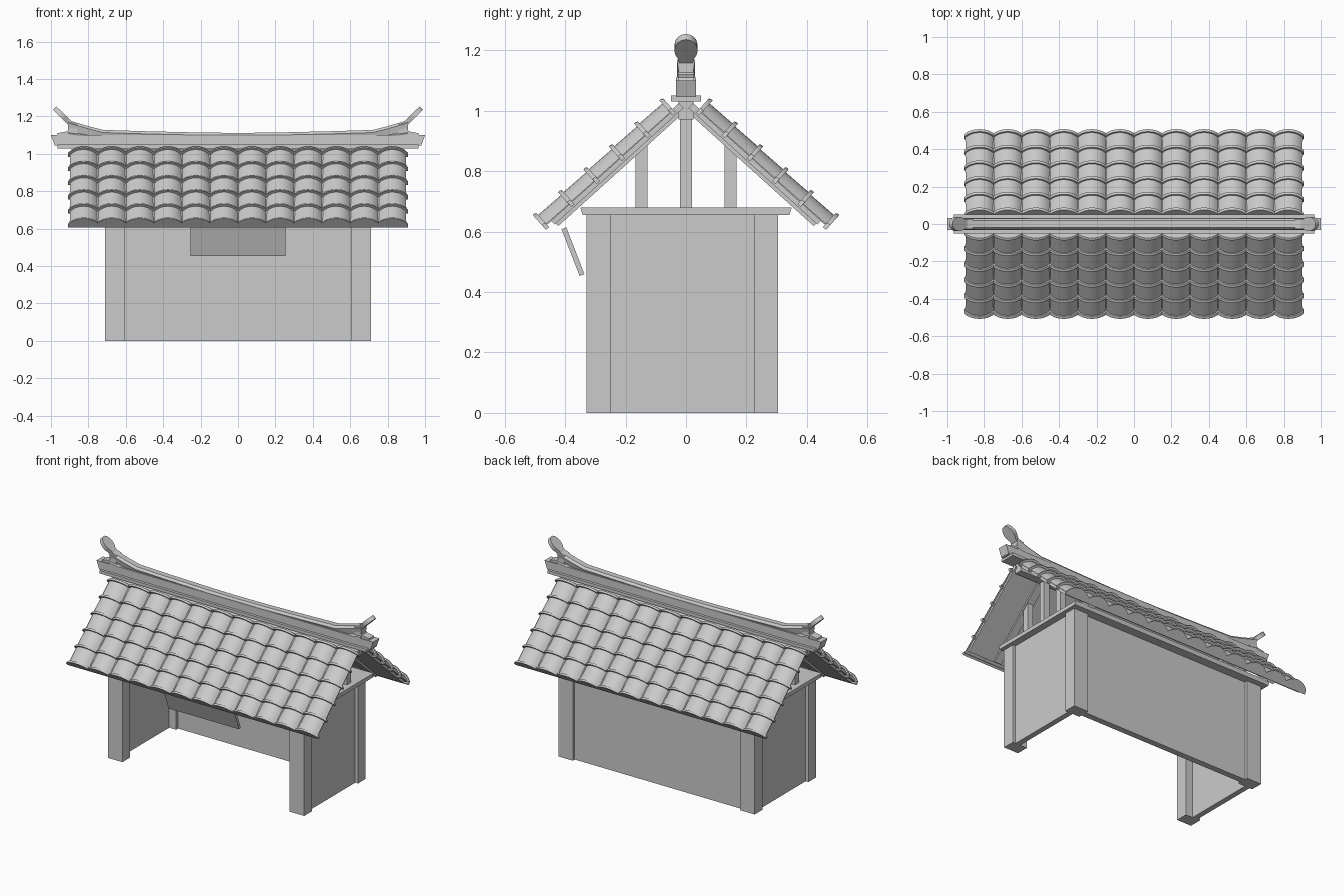
import bpy, bmesh, math
from mathutils import Vector

if "Cube" in bpy.data.objects:
    bpy.data.objects.remove(bpy.data.objects["Cube"])

GREY = (0.6, 0.6, 0.6, 1)
mat = bpy.data.materials.new("plain_grey")
mat.use_nodes = True
mat.diffuse_color = GREY
mat.node_tree.nodes["Principled BSDF"].inputs["Base Color"].default_value = GREY

ANGLE = math.radians(42.1)
COS, SIN = math.cos(ANGLE), math.sin(ANGLE)
APEX = 1.0


def finish(bm, name, smooth=False):
    bmesh.ops.recalc_face_normals(bm, faces=bm.faces)
    mesh = bpy.data.meshes.new(name)
    bm.to_mesh(mesh)
    bm.free()
    obj = bpy.data.objects.new(name, mesh)
    bpy.context.collection.objects.link(obj)
    mesh.materials.append(mat)
    if smooth:
        bpy.ops.object.select_all(action='DESELECT')
        obj.select_set(True)
        bpy.context.view_layer.objects.active = obj
        bpy.ops.object.shade_smooth_by_angle(angle=math.radians(35))
    return obj


def loft(bm, rings):
    """Skin closed rings of points and cap both ends."""
    rows = [[bm.verts.new(p) for p in ring] for ring in rings]
    n = len(rows[0])
    for a, b in zip(rows, rows[1:]):
        for i in range(n):
            j = (i + 1) % n
            bm.faces.new((a[i], a[j], b[j], b[i]))
    bm.faces.new(rows[0])
    bm.faces.new(rows[-1])


def box(name, x, y, z):
    bm = bmesh.new()
    loft(bm, [[(x[0], y[0], h), (x[1], y[0], h), (x[1], y[1], h), (x[0], y[1], h)] for h in z])
    return finish(bm, name)


def slope(side, x, s, n):
    """Point on a roof slope: s runs down from the apex, n is the height off it."""
    return Vector((x, side * (s * COS + n * SIN), APEX - s * SIN + n * COS))


def slope_box(name, side, x, s, n):
    bm = bmesh.new()
    loft(bm, [[slope(side, x[0], d, n[0]), slope(side, x[1], d, n[0]),
               slope(side, x[1], d, n[1]), slope(side, x[0], d, n[1])] for d in s])
    return finish(bm, name)


def span(side, a, b):
    return sorted((side * a, side * b))


# Posts, walls and gable framing
for side, label in ((1, "left"), (-1, "right")):
    px = span(side, 0.605, 0.71)
    box(label + "_front_post", px, (-0.33, -0.25), (0, 0.66))
    box(label + "_back_post", px, (0.225, 0.305), (0, 0.66))
    box(label + "_side_wall", span(side, 0.655, 0.69), (-0.27, 0.25), (0, 0.66))
    gx = span(side, 0.66, 0.70)
    box(label + "_king_post", gx, (-0.02, 0.02), (0.67, 0.98))
    for y in (-0.147, 0.147):
        bm = bmesh.new()
        ends = (y - 0.02, y + 0.02)
        foot = [(x, e, 0.67) for e in ends for x in (gx if e < y else gx[::-1])]
        top = [(x, e, APEX + 0.01 - abs(e) * SIN / COS) for x, e, _ in foot]
        loft(bm, [foot, top])
        finish(bm, label + "_gable_strut")
box("back_wall", (-0.62, 0.62), (0.245, 0.285), (0, 0.66))

# Ceiling slab with ends cut to the roof pitch
bm = bmesh.new()
loft(bm, [[(x, -0.35, 0.68), (x, -0.342, 0.655), (x, 0.342, 0.655), (x, 0.35, 0.68)]
          for x in (-0.735, 0.735)])
finish(bm, "ceiling_slab")
box("ridge_beam", (-0.88, 0.88), (-0.024, 0.024), (0.97, 1.03))

# Propped front shutter
bm = bmesh.new()
loft(bm, [[(x, -0.412, 0.608), (x, -0.352, 0.453), (x, -0.336, 0.459), (x, -0.396, 0.614)]
          for x in (-0.255, 0.255)])
finish(bm, "front_shutter")

# Roof boards, rafters and tiles
ROWS, COLS, PITCH = 5, 12, 0.15
STEP, START = 0.113, 0.036
SAG = 0.04
RADIUS = (0.075 ** 2 + SAG ** 2) / (2 * SAG)
HALF = math.asin(0.075 / RADIUS)


def arch(side, cx, s, radius, base):
    """Barrel tile section with a flat underside."""
    mid = 0.072 - RADIUS
    pts = []
    for i in range(9):
        a = HALF * (i / 4 - 1)
        pts.append(slope(side, cx + radius * math.sin(a), s, mid + radius * math.cos(a)))
    w = radius * math.sin(HALF)
    pts.append(slope(side, cx + w, s, base))
    pts.append(slope(side, cx - w, s, base))
    return pts


for side, label in ((-1, "front"), (1, "back")):
    slope_box(label + "_roof_board", side, (-0.89, 0.89), (0.0, 0.575), (0.012, 0.034))
    for x in (-0.68, 0.68):
        slope_box(label + "_rafter", side, (x - 0.025, x + 0.025), (0.01, 0.57), (0, 0.02))
    bm = bmesh.new()
    for col in range(COLS):
        cx = (col - (COLS - 1) / 2) * PITCH
        for row in range(ROWS):
            s = START + row * STEP
            loft(bm, [arch(side, cx, s, RADIUS - 0.002, 0.028),
                      arch(side, cx, s + STEP, RADIUS, 0.028)])
        for row in range(ROWS + 1):
            s = START + row * STEP
            loft(bm, [arch(side, cx, s + d, RADIUS + r, 0.018)
                      for d, r in ((-0.007, 0.008), (0, 0.012), (0.007, 0.012))])
    finish(bm, label + "_roof_tiles", True)

# Ridge: flat plate, straight course, and a swept cap rising at the ends
box("ridge_plate", (-0.965, 0.965), (-0.05, 0.05), (1.03, 1.05))
bm = bmesh.new()
loft(bm, [[(-w, -0.033, z), (w, -0.033, z), (w, 0.033, z), (-w, 0.033, z)]
          for w, z in ((0.98, 1.045), (1.0, 1.10))])
finish(bm, "ridge_course")

half = [(0.0, 1.112), (0.2, 1.114), (0.5, 1.121), (0.72, 1.128), (0.8, 1.148), (0.91, 1.18)]
stations = [(-x, z) for x, z in half[:0:-1]] + half
bm = bmesh.new()
rings = []
for x, top in stations:
    neck = 1.075 + (top - 1.112) * 0.5
    side_pts = [(0.033, 1.05), (0.033, neck), (0.022, neck + 0.008),
                (0.03, top - 0.014), (0.018, top)]
    rings.append([(x, y, z) for y, z in side_pts] + [(x, -y, z) for y, z in side_pts[::-1]])
loft(bm, rings)
finish(bm, "ridge_cap", True)

# Ridge end blocks and upturned paddle finials
for side, label in ((1, "left"), (-1, "right")):
    bm = bmesh.new()
    outline = [(0.86, 1.09), (0.97, 1.09), (0.965, 1.11), (0.915, 1.12), (0.895, 1.142),
               (0.91, 1.155), (0.905, 1.18), (0.86, 1.165)]
    loft(bm, [[(side * x, y, z) for x, z in outline] for y in (-0.026, 0.026)])
    finish(bm, label + "_ridge_end")

    bm = bmesh.new()
    along = Vector((side * 0.72, 0, 0.70))
    across = Vector((side * 0.70, 0, -0.72)) * 0.013
    centre = Vector((side * 0.943, 0, 1.208))
    shape = [(-0.085, 0.026), (-0.055, 0.023)]
    shape += [(0.052 * math.sin(a), 0.038 * math.cos(a))
              for a in (math.radians(d) for d in range(-45, 90, 15))]
    shape.append((0.052, 0))
    outline = [(u, v) for u, v in shape] + [(u, -v) for u, v in shape[-2::-1]]
    loft(bm, [[centre + along * u + Vector((0, v, 0)) + across * k for u, v in outline]
              for k in (-1, 1)])
    finish(bm, label + "_ridge_finial", True)
